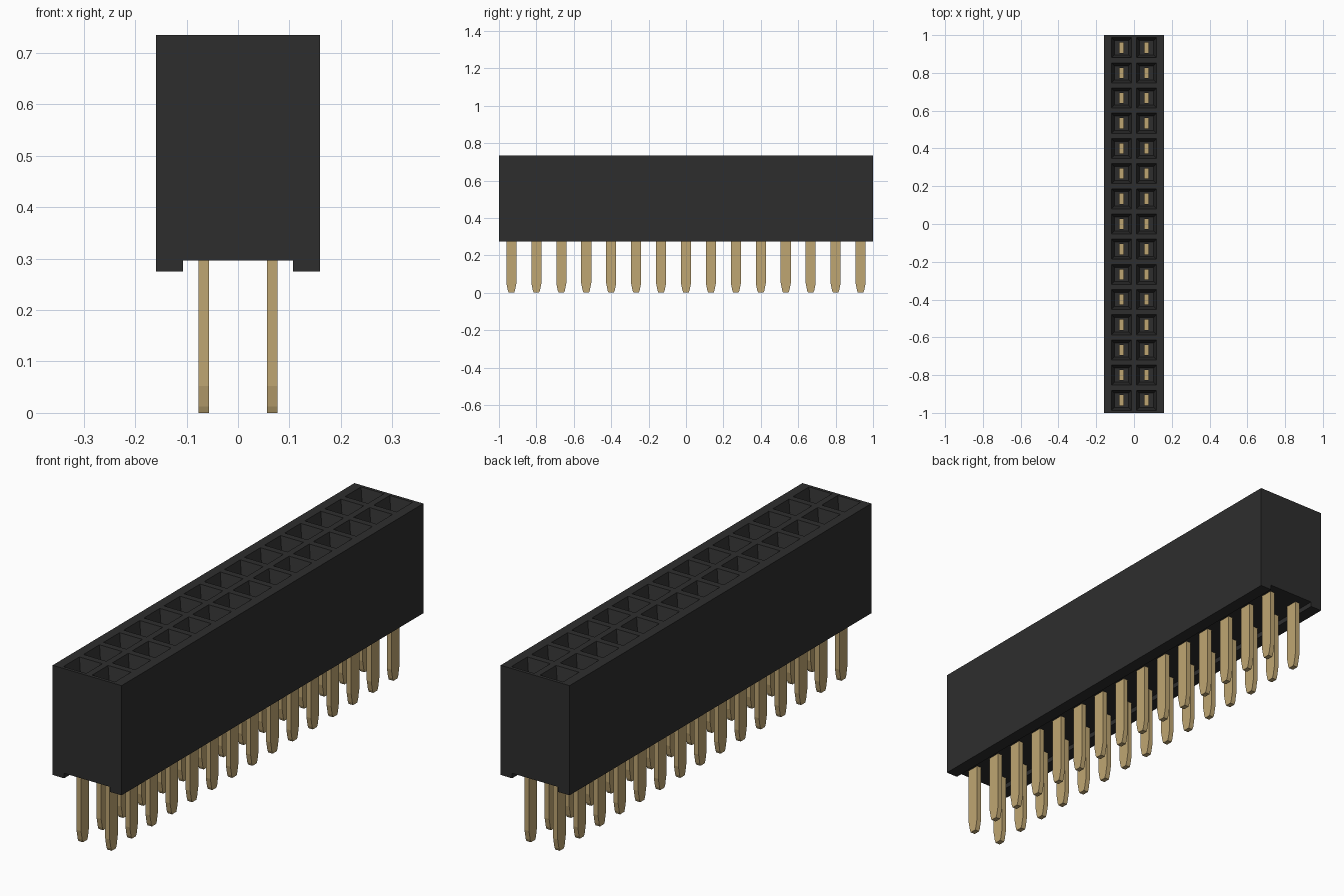
import bpy, bmesh
from mathutils import Matrix, Vector

cube = bpy.data.objects.get("Cube")
if cube:
    bpy.data.objects.remove(cube, do_unlink=True)

ROWS, PITCH = 15, 2 / 15
COLUMNS = [-PITCH / 2, PITCH / 2]
STATIONS = [(i - (ROWS - 1) / 2) * PITCH for i in range(ROWS)]
HALF_W, TOP, BASE, GROOVE = 0.16, 0.735, 0.275, 0.296
HOLE = 0.053                      # half width of a socket mouth
PIN_X, PIN_Y = 0.0105, 0.027      # half sizes of a pin


def material(name, color):
    m = bpy.data.materials.new(name)
    m.use_nodes = True
    m.diffuse_color = color
    bsdf = next(n for n in m.node_tree.nodes if n.type == 'BSDF_PRINCIPLED')
    bsdf.inputs["Base Color"].default_value = color
    bsdf.inputs["Roughness"].default_value = 0.6
    return m


def make_object(name, bm, mat):
    mesh = bpy.data.meshes.new(name)
    bmesh.ops.recalc_face_normals(bm, faces=bm.faces)
    bm.to_mesh(mesh)
    bm.free()
    mesh.materials.append(mat)
    obj = bpy.data.objects.new(name, mesh)
    bpy.context.collection.objects.link(obj)
    return obj


black = material("black plastic", (0.027, 0.027, 0.027, 1))
gold = material("gold metal", (0.52, 0.38, 0.17, 1))

# Housing: cross-section with a groove below, drawn along y, top left open
bm = bmesh.new()
xs = [-HALF_W] + [c + s * HOLE for c in COLUMNS for s in (-1, 1)] + [HALF_W]
ys = [-1] + [c + s * HOLE for c in STATIONS for s in (-1, 1)] + [1]
section = [(-HALF_W, TOP), (-HALF_W, BASE), (-0.107, BASE), (-0.107, GROOVE),
           (0.107, GROOVE), (0.107, BASE), (HALF_W, BASE), (HALF_W, TOP)]
rings = [[bm.verts.new((x, y, z)) for x, z in section] for y in (-1, 1)]
for ring in rings:
    bm.faces.new(ring)
for i in range(len(section) - 1):
    bm.faces.new((rings[0][i], rings[0][i + 1], rings[1][i + 1], rings[1][i]))

# Top lattice, whose odd cells become the sockets
grid = [[bm.verts.new((x, y, TOP)) for y in ys] for x in xs]
sockets = []
for i in range(len(xs) - 1):
    for j in range(len(ys) - 1):
        face = bm.faces.new((grid[i][j], grid[i + 1][j],
                             grid[i + 1][j + 1], grid[i][j + 1]))
        if i % 2 and j % 2:
            sockets.append(face)
bm.normal_update()

# Sockets: sloping funnel, flat floor, then a narrow slot for the pin
bmesh.ops.inset_individual(bm, faces=sockets, thickness=0.022, depth=-0.055)
bmesh.ops.inset_individual(bm, faces=sockets, thickness=0.004)
for face in sockets:
    center = face.calc_center_median()
    for v in face.verts:
        side = v.co - center
        v.co = center + Vector((PIN_X if side.x > 0 else -PIN_X,
                                PIN_Y if side.y > 0 else -PIN_Y, 0))
bmesh.ops.inset_individual(bm, faces=sockets, thickness=0, depth=-0.08)
bmesh.ops.remove_doubles(bm, verts=bm.verts, dist=0.0001)
make_object("housing", bm, black)

# Pins: flat blades whose lower ends narrow along y
bm = bmesh.new()
levels = [(0, 0.014), (0.012, 0.019), (0.052, PIN_Y), (0.605, PIN_Y)]
for x in COLUMNS:
    for y in STATIONS:
        loops = [[bm.verts.new((x + sx * PIN_X, y + sy * half, z))
                  for sx, sy in ((-1, -1), (1, -1), (1, 1), (-1, 1))]
                 for z, half in levels]
        bm.faces.new(loops[0])
        bm.faces.new(loops[-1])
        for low, high in zip(loops, loops[1:]):
            for k in range(4):
                n = (k + 1) % 4
                bm.faces.new((low[k], low[n], high[n], high[k]))
make_object("contact_pins", bm, gold)
